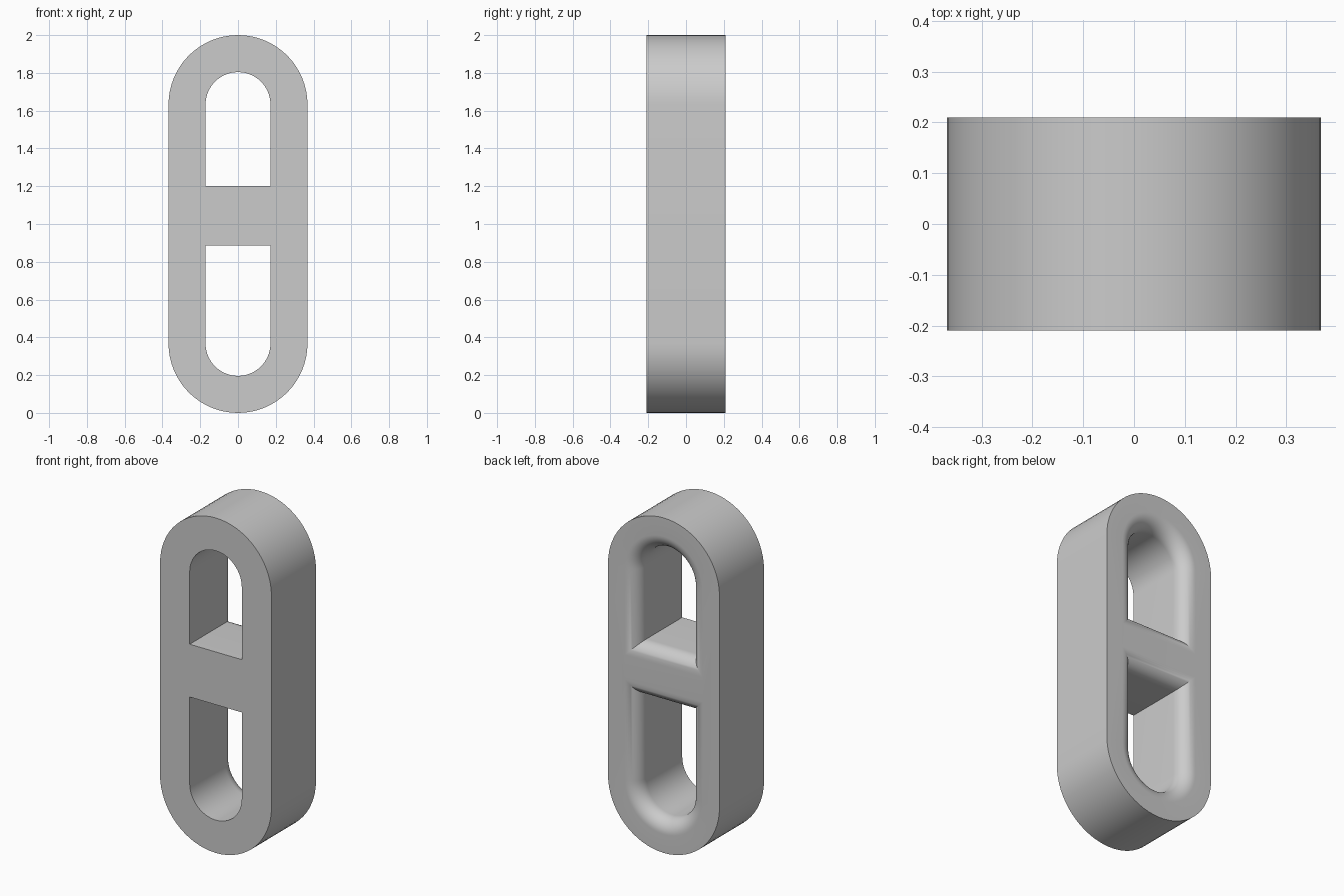
import bpy, bmesh, math

cube = bpy.data.objects.get("Cube")
if cube:
    bpy.data.objects.remove(cube, do_unlink=True)

DEPTH = 0.21         # half thickness
OUTER, INNER = 0.368, 0.172
TOP, BOTTOM = 1.632, 0.368   # arc centres
ROUND = 0.085        # rounding of the openings at the back
SEG = 32


def arc(centre, radius, start):
    """Half circle running anticlockwise from the start angle."""
    return [(radius * math.cos(start + math.pi * i / SEG),
             centre + radius * math.sin(start + math.pi * i / SEG))
            for i in range(SEG + 1)]


def body(d):
    return arc(TOP, OUTER, 0) + arc(BOTTOM, OUTER, math.pi)


def upper_opening(d):
    w = INNER + d
    return arc(TOP, w, 0) + [(-w, 1.2 - d), (w, 1.2 - d)]


def lower_opening(d):
    w = INNER + d
    return arc(BOTTOM, w, math.pi) + [(w, 0.885 + d), (-w, 0.885 + d)]


def ring(bm, points, y):
    return [bm.verts.new((x, y, z)) for x, z in points]


def wall(bm, shape, steps):
    """Skin a chain of (offset, y) sections; return the first and last rings."""
    rings = [ring(bm, shape(d), y) for d, y in steps]
    for a, b in zip(rings, rings[1:]):
        n = len(a)
        for i in range(n):
            j = (i + 1) % n
            bm.faces.new((a[i], a[j], b[j], b[i]))
    return rings[0], rings[-1]


def cap(bm, rings):
    """Fill between the outer ring and the opening rings."""
    edges = [bm.edges.get((r[i - 1], r[i])) for r in rings for i in range(len(r))]
    bmesh.ops.triangle_fill(bm, edges=edges, use_beauty=True, use_dissolve=False)


# Side walls: straight outside, rounded towards the back inside the openings
straight = [(0, -DEPTH), (0, DEPTH)]
rounded = [(0, -DEPTH)]
for k in range(13):
    a = math.pi / 2 * k / 12
    rounded.append((ROUND * (1 - math.cos(a)), DEPTH - ROUND + ROUND * math.sin(a)))

bm = bmesh.new()
ends = [wall(bm, body, straight),
        wall(bm, upper_opening, rounded),
        wall(bm, lower_opening, rounded)]

# Flat front and back faces
cap(bm, [e[0] for e in ends])
cap(bm, [e[1] for e in ends])
bmesh.ops.recalc_face_normals(bm, faces=bm.faces[:])

mesh = bpy.data.meshes.new("link_body")
bm.to_mesh(mesh)
bm.free()
link = bpy.data.objects.new("link_body", mesh)
bpy.context.collection.objects.link(link)

# Plain grey material
grey = bpy.data.materials.new("light_grey")
grey.use_nodes = True
colour = (0.6, 0.6, 0.6, 1)
grey.diffuse_color = colour
grey.node_tree.nodes["Principled BSDF"].inputs["Base Color"].default_value = colour
mesh.materials.append(grey)

# Smooth curves, sharp rims
bpy.ops.object.select_all(action='DESELECT')
link.select_set(True)
bpy.context.view_layer.objects.active = link
bpy.ops.object.shade_smooth_by_angle(angle=math.radians(30))
